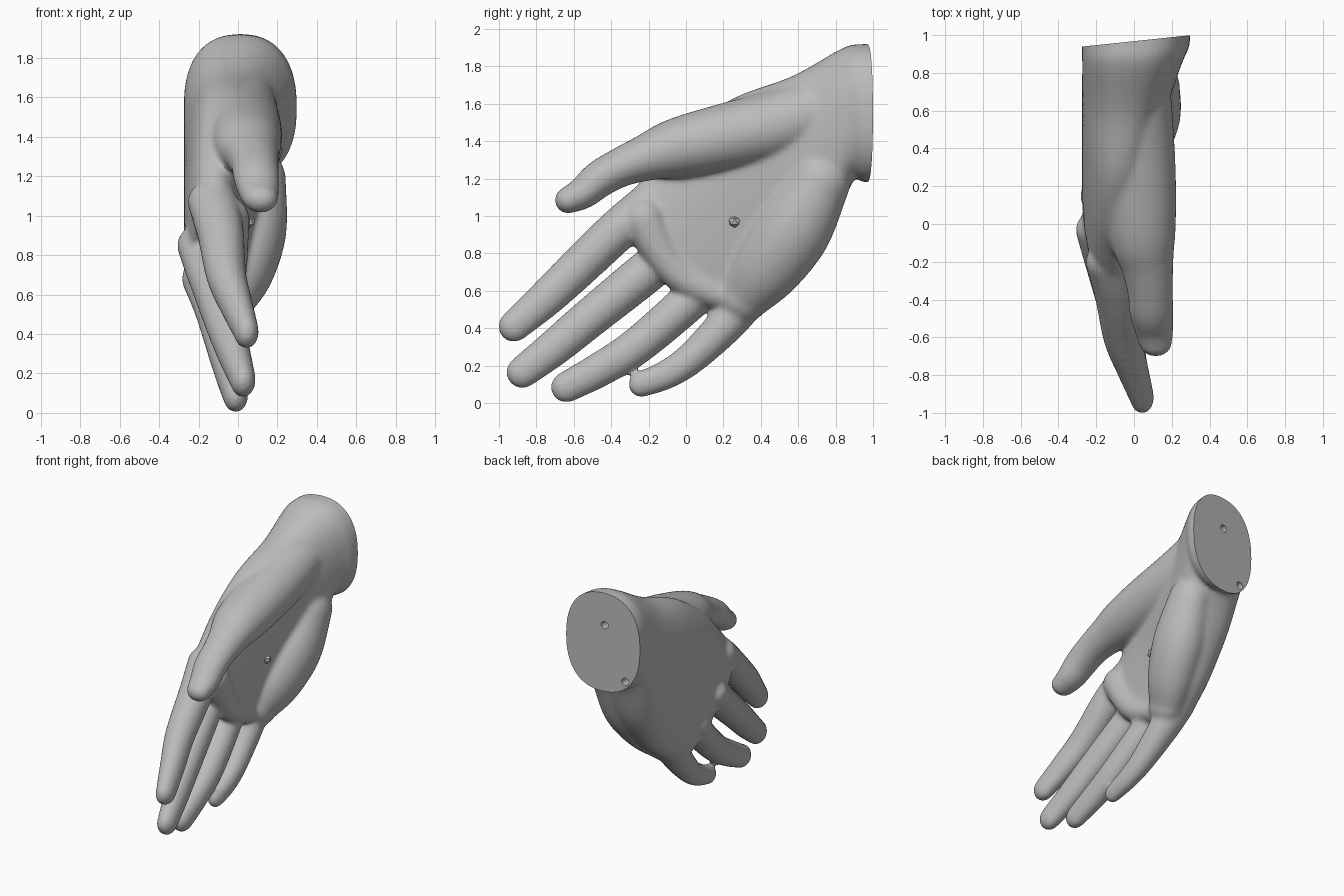
import bpy, bmesh, math
from mathutils import Vector, Matrix

cube = bpy.data.objects.get("Cube")
if cube:
    bpy.data.objects.remove(cube, do_unlink=True)

grey = bpy.data.materials.new("plain grey")
grey.use_nodes = True
colour = (0.5, 0.5, 0.5, 1)
grey.diffuse_color = colour
grey.node_tree.nodes["Principled BSDF"].inputs["Base Color"].default_value = colour

SIDES = 32


def spline(rows, steps=6):
    """Smoothly interpolate rows of numbers."""
    rows = [Vector(r) for r in rows]
    out = []
    for i in range(len(rows) - 1):
        a, b = rows[max(i - 1, 0)], rows[i]
        c, d = rows[i + 1], rows[min(i + 2, len(rows) - 1)]
        for k in range(steps):
            t = k / steps
            out.append(0.5 * (2 * b + (c - a) * t + (2 * a - 5 * b + 4 * c - d) * t ** 2
                              + (3 * b - a - 3 * c + d) * t ** 3))
    return out + [rows[-1]]


def loft(bm, rings):
    """Skin a list of (centre, half width, half depth, roundness) rings."""
    loops = []
    for centre, u, v, power in rings:
        loop = []
        for k in range(SIDES):
            c, s = math.cos(math.tau * k / SIDES), math.sin(math.tau * k / SIDES)
            loop.append(bm.verts.new(centre + u * math.copysign(abs(c) ** power, c)
                                     + v * math.copysign(abs(s) ** power, s)))
        loops.append(loop)
    for a, b in zip(loops, loops[1:]):
        for k in range(SIDES):
            n = (k + 1) % SIDES
            bm.faces.new((a[k], a[n], b[n], b[k]))
    bm.faces.new(loops[0][::-1])
    bm.faces.new(loops[-1])


def limb(bm, rows, first=1.0, last=1.0):
    """Limb with ball ends; rows are x, y, z, radius, widened along x from first to last."""
    pts = spline(rows)
    rings = []
    for i, p in enumerate(pts):
        t = (pts[min(i + 1, len(pts) - 1)].xyz - pts[max(i - 1, 0)].xyz).normalized()
        u = t.cross(Vector((1, 0, 0))).normalized()
        widen = first + (last - first) * i / (len(pts) - 1)
        rings.append((p.xyz, u * p.w, t.cross(u) * p.w * widen, 1))
    loft(bm, rings)
    for p, widen in ((pts[0], first), (pts[-1], last)):
        bmesh.ops.create_uvsphere(bm, u_segments=SIDES, v_segments=16, radius=p.w,
                                  matrix=Matrix.Translation(p.xyz)
                                  @ Matrix.Diagonal((widen, 1, 1, 1)))


def make_object(name, bm):
    bmesh.ops.recalc_face_normals(bm, faces=bm.faces)
    mesh = bpy.data.meshes.new(name)
    bm.to_mesh(mesh)
    bm.free()
    mesh.materials.append(grey)
    obj = bpy.data.objects.new(name, mesh)
    bpy.context.collection.objects.link(obj)
    return obj


bm = bmesh.new()

# Wrist and palm: upper edge y, z and back x; lower edge y, z and palm x
top = [(1.1, 1.92, -.275), (.95, 1.92, -.275), (.84, 1.9, -.275), (.57, 1.75, -.275),
       (.25, 1.63, -.275), (0, 1.45, -.275), (-.2, 1.24, -.27), (-.37, 1.03, -.24)]
bottom = [(1.1, 1.17, .3), (.95, 1.18, .295), (.89, 1.18, .26), (.78, .9, .19),
          (.62, .66, .12), (.46, .52, .06), (.36, .45, .03), (.27, .43, .01)]
rings = []
for a, b in zip(spline(top), spline(bottom)):
    centre = Vector(((a.z + b.z) / 2, (a.x + b.x) / 2, (a.y + b.y) / 2))
    half = Vector((0, (a.x - b.x) / 2, (a.y - b.y) / 2))
    rings.append((centre, half, Vector(((b.z - a.z) / 2, 0, 0)), 0.85))
loft(bm, rings)

# Ball of the thumb running into the thumb
limb(bm, [(.0, .82, 1.6, .18), (.01, .5, 1.49, .19), (.03, .2, 1.42, .18), (.045, -.06, 1.36, .16),
          (.07, -.22, 1.31, .125), (.085, -.35, 1.26, .106), (.092, -.46, 1.2, .1),
          (.105, -.55, 1.125, .088), (.115, -.63, 1.085, .073)], 1.03, 1.22)

# Heel of the palm, then the soft pad below the fingers
limb(bm, [(.1, .72, 1.18, .16), (.07, .58, .93, .2), (.02, .43, .72, .185),
          (-.04, .31, .57, .14)], .9, .85)
limb(bm, [(-.06, -.22, .98, .12), (-.05, -.12, .79, .1), (-.05, .0, .66, .09), (-.05, .16, .585, .08)])

# Four fingers from knuckle to tip
fingers = [
    [(-.13, -.2, 1.07, .11), (-.09, -.37, .92, .114), (-.06, -.6, .7, .108),
     (-.01, -.76, .55, .1), (.043, -.92, .41, .086)],
    [(-.19, -.03, .85, .105), (-.14, -.2, .71, .115), (-.065, -.52, .45, .107),
     (-.02, -.7, .3, .1), (.025, -.875, .165, .088)],
    [(-.16, .15, .68, .11), (-.11, .0, .53, .108), (-.055, -.27, .3, .101),
     (-.03, -.47, .175, .094), (-.012, -.64, .085, .085)],
    [(-.11, .35, .6, .11), (-.08, .24, .45, .105), (-.045, .04, .25, .088),
     (-.025, -.1, .155, .08), (-.015, -.24, .1, .071)],
]
for rows in fingers:
    limb(bm, rows, 1.15, .75)
hand = make_object("hand", bm)

# Fuse the parts into one soft skin
remesh = hand.modifiers.new("fuse", 'REMESH')
remesh.mode = 'VOXEL'
remesh.voxel_size = 0.012
soften = hand.modifiers.new("soften", 'SMOOTH')
soften.factor = 0.5
soften.iterations = 25

# Slanted wrist cut and two mounting holes
tilt = Matrix.Rotation(math.atan(0.105), 4, 'Z')
cutters = []
bm = bmesh.new()
bmesh.ops.create_cube(bm, size=2, matrix=Matrix.Translation((0, .968, 1.5)) @ tilt
                      @ Matrix.Translation((0, 1, 0)))
cutters.append(make_object("wrist_cutter", bm))
for x, z in ((0, 1.68), (-.16, 1.29)):
    bm = bmesh.new()
    bmesh.ops.create_cone(bm, cap_ends=True, segments=16, radius1=.028, radius2=.028, depth=.2,
                          matrix=Matrix.Translation((x, .968, z)) @ Matrix.Rotation(math.pi / 2, 4, 'X'))
    cutters.append(make_object("hole_cutter", bm))
for cutter in cutters:
    cutter.hide_render = True
    cut = hand.modifiers.new("cut", 'BOOLEAN')
    cut.operation = 'DIFFERENCE'
    cut.solver = 'EXACT'
    cut.object = cutter

# Bake the modifiers and drop the cutters
bpy.context.view_layer.update()
baked = bpy.data.meshes.new_from_object(hand.evaluated_get(bpy.context.evaluated_depsgraph_get()))
hand.modifiers.clear()
hand.data = baked
baked.materials.clear()
baked.materials.append(grey)
for cutter in cutters:
    bpy.data.objects.remove(cutter, do_unlink=True)

# Small faceted stud in the palm
bm = bmesh.new()
bmesh.ops.create_icosphere(bm, subdivisions=1, radius=.035,
                           matrix=Matrix.Translation((.055, .26, .97)))
make_object("palm_stud", bm)

bpy.ops.object.select_all(action='DESELECT')
hand.select_set(True)
bpy.context.view_layer.objects.active = hand
bpy.ops.object.shade_smooth_by_angle(angle=math.radians(40))
